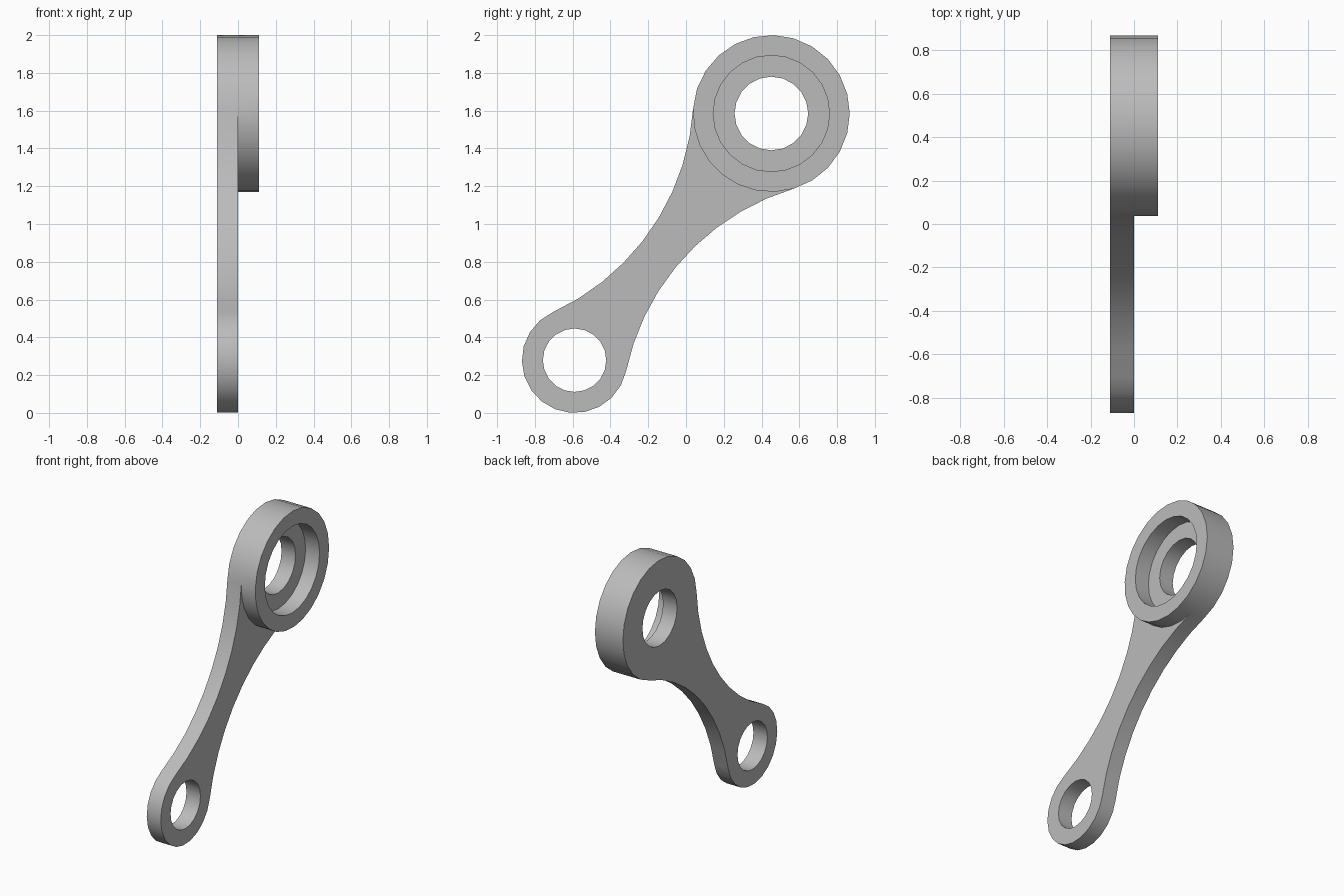
import bpy, bmesh
from math import pi, cos, sin, hypot
from mathutils import Vector

if "Cube" in bpy.data.objects:
    bpy.data.objects.remove(bpy.data.objects["Cube"], do_unlink=True)

# Main dimensions: the profile lies in the y-z plane
BACK, MID, FRONT = -0.11, 0.0, 0.11
SMALL, SMALL_R, SMALL_HOLE = Vector((-0.59, 0.279)), 0.279, 0.168
BIG, BIG_R, BIG_RECESS, BIG_HOLE = Vector((0.452, 1.585)), 0.415, 0.308, 0.195
FILLET_R = 1.28

metal = bpy.data.materials.new("plain_grey")
metal.use_nodes = True
grey = (0.5, 0.5, 0.5, 1)
metal.diffuse_color = grey
metal.node_tree.nodes["Principled BSDF"].inputs["Base Color"].default_value = grey


def arc(centre, radius, start, end, steps):
    return [centre + radius * Vector((cos(a), sin(a)))
            for a in (start + (end - start) * i / steps for i in range(steps + 1))]


def circle(centre, radius, steps=24):
    return arc(centre, radius, 0, 2 * pi, steps)[:-1]


def angle(v):
    return Vector((1, 0)).angle_signed(v) * -1


# Concave side arcs tangent to both eyes
axis = BIG - SMALL
length = axis.length
u = axis.normalized()
n = Vector((-u.y, u.x))
d1, d2 = SMALL_R + FILLET_R, BIG_R + FILLET_R
along = (d1 * d1 - d2 * d2 + length * length) / (2 * length)
across = (d1 * d1 - along * along) ** 0.5
left = SMALL + u * along + n * across
right = SMALL + u * along - n * across


def turn(start, end):
    """End angle reached counter-clockwise from the start angle."""
    return start + (end - start) % (2 * pi)


def eye_arc(centre, radius, a, b, steps):
    start = angle(a - centre)
    return arc(centre, radius, start, turn(start, angle(b - centre)), steps)


big_outer = eye_arc(BIG, BIG_R, right, left, 17)
big_inner = eye_arc(BIG, BIG_R, left, right, 8)
small_outer = eye_arc(SMALL, SMALL_R, left, right, 14)
left_side = eye_arc(left, FILLET_R, SMALL, BIG, 9)[::-1]
right_side = eye_arc(right, FILLET_R, BIG, SMALL, 9)[::-1]

neck = left_side[:-1] + small_outer[:-1] + right_side[:-1]
outline = big_outer[:-1] + neck
boss = big_outer[:-1] + big_inner[:-1]
neck_face = neck + big_inner[::-1][:-1]
small_hole = circle(SMALL, SMALL_HOLE, 20)
big_hole = circle(BIG, BIG_HOLE, 20)
recess = circle(BIG, BIG_RECESS)

bm = bmesh.new()
shared = {}


def vert(x, p):
    key = (round(x, 4), round(p.x, 4), round(p.y, 4))
    if key not in shared:
        shared[key] = bm.verts.new((x, p.x, p.y))
    return shared[key]


def wall(loop, x0, x1):
    for p, q in zip(loop, loop[1:] + loop[:1]):
        bm.faces.new((vert(x0, p), vert(x0, q), vert(x1, q), vert(x1, p)))


def cap(x, *loops):
    edges = []
    for loop in loops:
        for p, q in zip(loop, loop[1:] + loop[:1]):
            pair = (vert(x, p), vert(x, q))
            edges.append(bm.edges.get(pair) or bm.edges.new(pair))
    bmesh.ops.triangle_fill(bm, edges=edges, use_beauty=True, normal=(1, 0, 0))


# Arm plate and raised boss, with their bores
wall(outline, BACK, MID)
wall(boss, MID, FRONT)
wall(small_hole, BACK, MID)
wall(big_hole, BACK, MID)
wall(recess, MID, FRONT)

# Flat faces: back, neck, recess floor, boss rim
cap(BACK, outline, small_hole, big_hole)
cap(MID, neck_face, small_hole)
cap(MID, recess, big_hole)
cap(FRONT, boss, recess)

# The boss wall along the outer arc continues the plate wall
bmesh.ops.recalc_face_normals(bm, faces=bm.faces)
mesh = bpy.data.meshes.new("link_arm")
bm.to_mesh(mesh)
bm.free()
mesh.materials.append(metal)

link_arm = bpy.data.objects.new("link_arm", mesh)
bpy.context.collection.objects.link(link_arm)
bpy.ops.object.select_all(action="DESELECT")
bpy.context.view_layer.objects.active = link_arm
link_arm.select_set(True)
bpy.ops.object.shade_smooth_by_angle()
